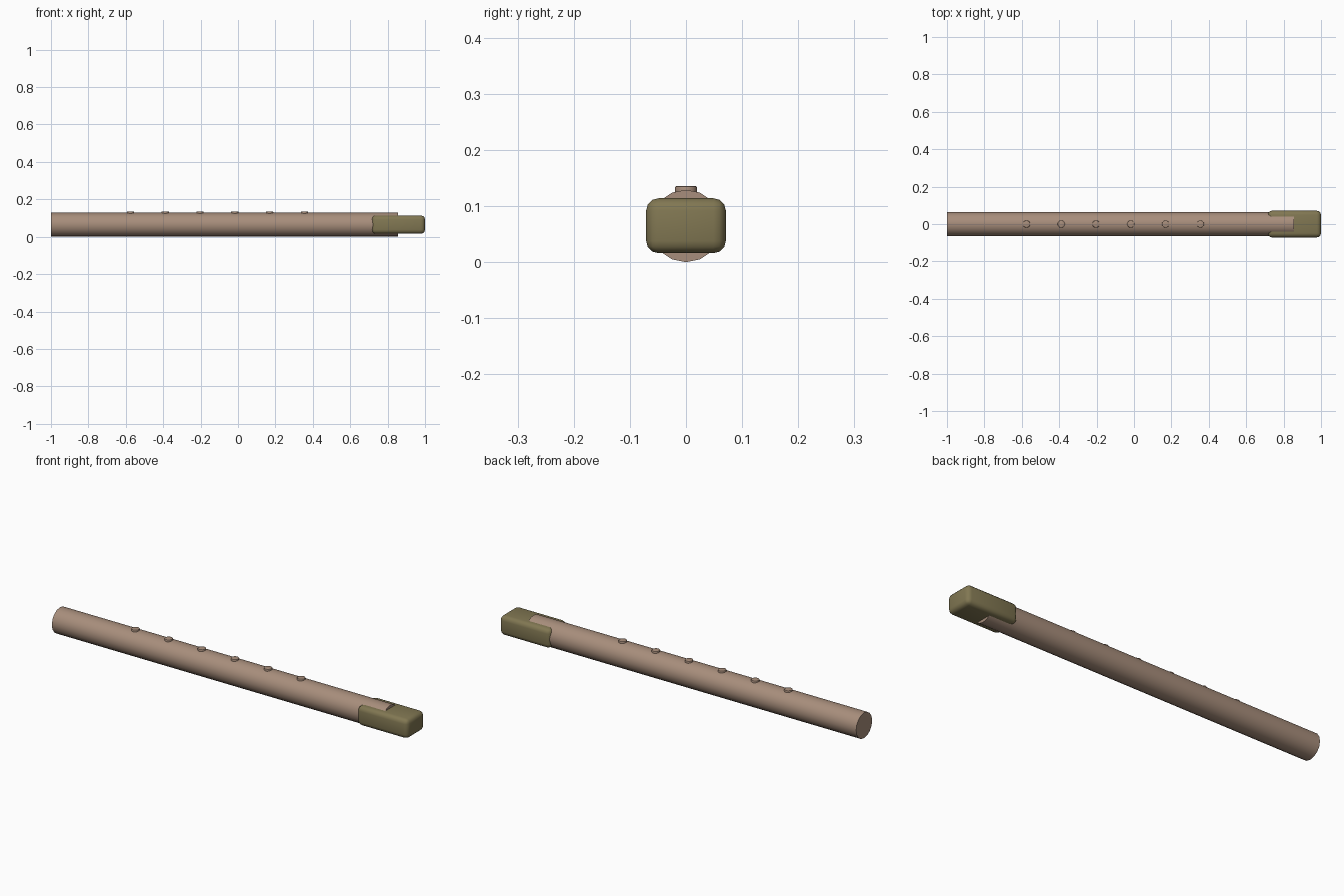
import bpy, math

if "Cube" in bpy.data.objects:
    bpy.data.objects.remove(bpy.data.objects["Cube"])


def material(name, rgb):
    m = bpy.data.materials.new(name)
    m.diffuse_color = (*rgb, 1)
    m.use_nodes = True
    m.node_tree.nodes["Principled BSDF"].inputs["Base Color"].default_value = m.diffuse_color
    return m


wood = material("brown wood", (0.39, 0.27, 0.20))
olive = material("olive mouthpiece", (0.22, 0.185, 0.085))


def finish(name, mat, bevel=0.0, segments=3):
    ob = bpy.context.object
    ob.name = name
    ob.data.materials.append(mat)
    bpy.ops.object.transform_apply(location=False, rotation=True, scale=True)
    if bevel:
        b = ob.modifiers.new("bevel", 'BEVEL')
        b.width = bevel
        b.segments = segments
        b.limit_method = 'ANGLE'
        b.angle_limit = math.radians(50)
        bpy.ops.object.modifier_apply(modifier=b.name)
    bpy.ops.object.shade_smooth_by_angle(angle=math.radians(35))
    return ob


# long round pipe along x
R = 0.0645
bpy.ops.mesh.primitive_cylinder_add(vertices=16, radius=R, depth=1.855,
                                    location=(-0.0725, 0, R),
                                    rotation=(0, math.pi / 2, 0))
finish("pipe", wood)

# rounded block mouthpiece around the right end
bpy.ops.mesh.primitive_cube_add(size=1, location=(0.8575, 0, 0.065))
bpy.context.object.scale = (0.285, 0.142, 0.098)
finish("mouthpiece", olive, 0.022)

# row of raised finger hole caps along the top
for i in range(6):
    bpy.ops.mesh.primitive_cylinder_add(vertices=16, radius=0.0195, depth=0.018,
                                        location=(-0.575 + 0.186 * i, 0, 0.127))
    finish(f"finger_cap_{i + 1}", wood, 0.003, 2)
